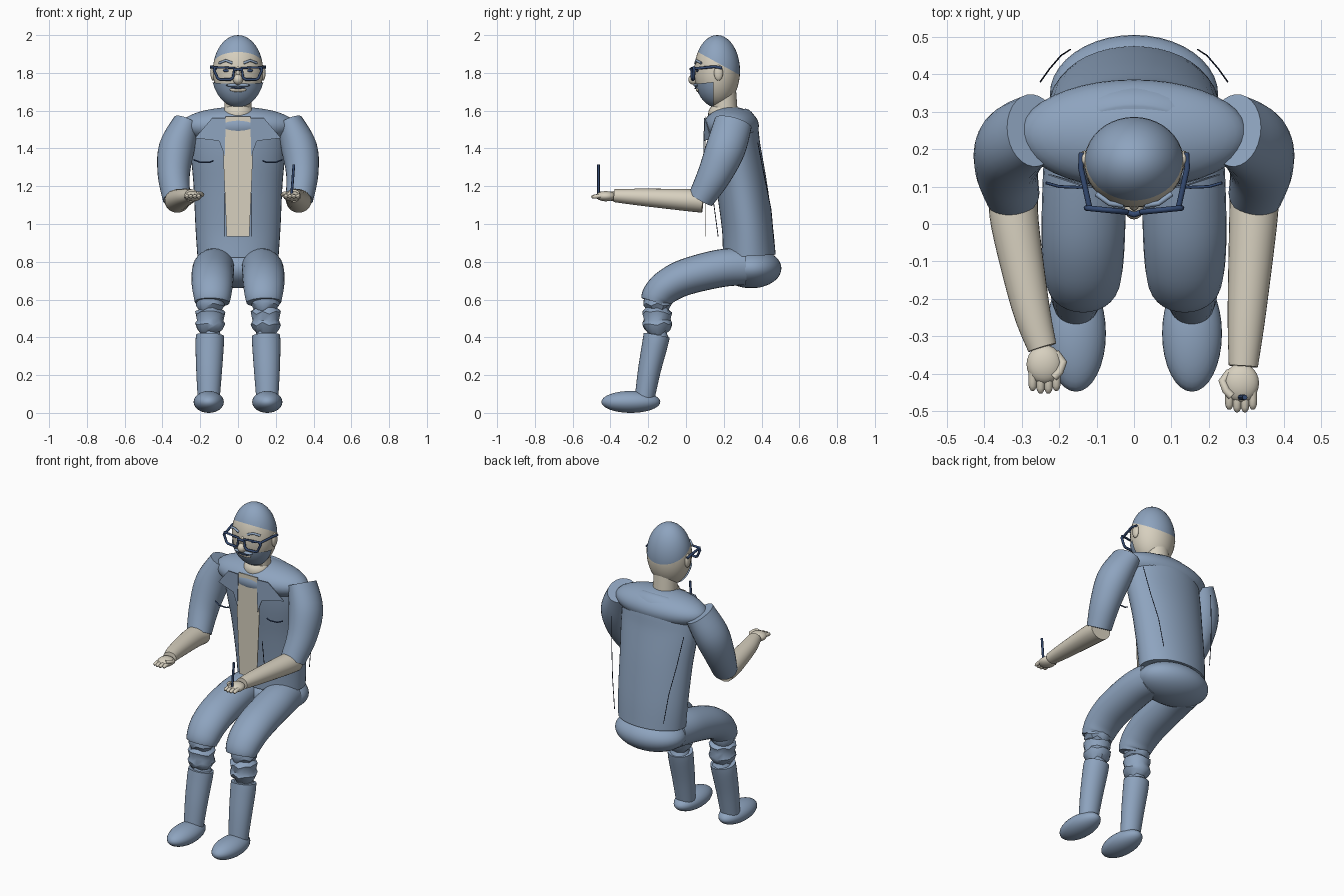
import bpy, bmesh, math, random
from mathutils import Vector, Matrix

random.seed(4)
if "Cube" in bpy.data.objects:
    bpy.data.objects.remove(bpy.data.objects["Cube"])


def material(name, rgb):
    m = bpy.data.materials.new(name)
    m.use_nodes = True
    m.diffuse_color = (*rgb, 1)
    m.node_tree.nodes["Principled BSDF"].inputs["Base Color"].default_value = (*rgb, 1)
    return m


CLOTH = material("blue grey", (0.27, 0.37, 0.52))
SKIN = material("warm cream", (0.68, 0.63, 0.52))
DARK = material("frame navy", (0.035, 0.07, 0.17))
SEAM = material("seam black blue", (0.01, 0.015, 0.035))


def finish(name, bm, *mats, angle=40):
    bmesh.ops.recalc_face_normals(bm, faces=bm.faces)
    me = bpy.data.meshes.new(name)
    bm.to_mesh(me)
    bm.free()
    for m in mats:
        me.materials.append(m)
    ob = bpy.data.objects.new(name, me)
    bpy.context.collection.objects.link(ob)
    bpy.ops.object.select_all(action='DESELECT')
    ob.select_set(True)
    bpy.context.view_layer.objects.active = ob
    bpy.ops.object.shade_smooth_by_angle(angle=math.radians(angle))
    return ob


def sphere_mesh(loc, size, seg=32):
    bm = bmesh.new()
    bmesh.ops.create_uvsphere(bm, u_segments=seg, v_segments=seg // 2, radius=1)
    bmesh.ops.transform(bm, matrix=Matrix.Translation(loc) @ Matrix.Diagonal((*size, 1)), verts=bm.verts)
    return bm


def ellipsoid(name, loc, size, mat, seg=32):
    return finish(name, sphere_mesh(loc, size, seg), mat)


def resample(keys, steps):
    """Catmull-Rom interpolation through the key rings."""
    out = []
    for i in range(len(keys) - 1):
        p0, p1 = keys[max(i - 1, 0)], keys[i]
        p2, p3 = keys[i + 1], keys[min(i + 2, len(keys) - 1)]
        for s in range(steps):
            t = s / steps
            out.append([b + 0.5 * t * (c - a + t * (2 * a - 5 * b + 4 * c - d + t * (3 * (b - c) + d - a)))
                        for a, b, c, d in zip(p0, p1, p2, p3)])
    return out + [keys[-1]]


def loft(name, keys, mat, steps=5, n=28, jitter=0.0):
    """Capped tube through rings (x, y, z, side radius, other radius)."""
    rings = resample(keys, steps)
    bm, loops = bmesh.new(), []
    for i, r in enumerate(rings):
        c = Vector(r[:3])
        tan = (Vector(rings[min(i + 1, len(rings) - 1)][:3]) - Vector(rings[max(i - 1, 0)][:3])).normalized()
        side = Vector((1, 0, 0))
        side = (side - tan * side.dot(tan)).normalized()
        up = tan.cross(side)
        loop = []
        for k in range(n):
            a = math.tau * k / n
            off = tan * random.uniform(-jitter, jitter)
            loop.append(bm.verts.new(c + side * r[3] * math.cos(a) + up * r[4] * math.sin(a) + off))
        loops.append(loop)
    for a, b in zip(loops, loops[1:]):
        for k in range(n):
            bm.faces.new((a[k], a[(k + 1) % n], b[(k + 1) % n], b[k]))
    bm.faces.new(loops[0])
    bm.faces.new(loops[-1])
    return finish(name, bm, mat)


def wire(name, pts, radius, mat, closed=False):
    cu = bpy.data.curves.new(name, 'CURVE')
    cu.dimensions = '3D'
    cu.bevel_depth, cu.bevel_resolution = radius, 2
    cu.use_fill_caps = True
    sp = cu.splines.new('POLY')
    sp.points.add(len(pts) - 1)
    for p, co in zip(sp.points, pts):
        p.co = (*co, 1)
    sp.use_cyclic_u = closed
    cu.materials.append(mat)
    ob = bpy.data.objects.new(name, cu)
    bpy.context.collection.objects.link(ob)
    return ob


def plate(name, pts, mat, thick=0.004):
    bm = bmesh.new()
    f = bm.faces.new([bm.verts.new(p) for p in pts])
    g = bmesh.ops.extrude_face_region(bm, geom=[f])
    bmesh.ops.translate(bm, vec=(0, thick, 0), verts=[v for v in g["geom"] if isinstance(v, bmesh.types.BMVert)])
    return finish(name, bm, mat)


def cut(bm, co, no, clear=False):
    bmesh.ops.bisect_plane(bm, geom=bm.verts[:] + bm.edges[:] + bm.faces[:], plane_co=co, plane_no=no,
                           clear_outer=clear)


# Head with the hair cut by a sloping plane
HC, HS = Vector((0, 0.165, 1.81)), (0.133, 0.121, 0.19)
bm = sphere_mesh(HC, HS, 40)
hair_co, hair_no = Vector((0, 0.055, 1.915)), Vector((0, 0.55, 1))
cut(bm, hair_co, hair_no)
for f in bm.faces:
    f.material_index = int((f.calc_center_median() - hair_co).dot(hair_no) > 0)
finish("head", bm, SKIN, CLOTH)

# Beard shell around the jaw
bm = sphere_mesh(HC, (0.143, 0.125, 0.194), 40)
cut(bm, (0, 0.05, 1.742), (0, -0.1, 1), True)
cut(bm, (0, 0.145, 1.7), (0, 1, 0), True)
finish("beard", bm, CLOTH)
ellipsoid("mouth", (0, 0.066, 1.712), (0.045, 0.014, 0.014), SKIN, 16)
wire("mouth_line", [(-0.035, 0.052, 1.722), (0, 0.049, 1.718), (0.035, 0.052, 1.722)], 0.004, DARK)
ellipsoid("nose", (0, 0.042, 1.765), (0.026, 0.03, 0.028), SKIN, 16)
ellipsoid("nose_bridge", (0, 0.055, 1.80), (0.014, 0.02, 0.04), SKIN, 16)

# Neck and undershirt
loft("neck", [(0, 0.21, 1.5, 0.075, 0.07), (0, 0.207, 1.6, 0.072, 0.066), (0, 0.2, 1.72, 0.07, 0.064)], SKIN)
loft("shirt_collar", [(0, 0.2, 1.565, 0.082, 0.08), (0, 0.2, 1.585, 0.084, 0.082), (0, 0.205, 1.61, 0.074, 0.07)], SKIN)
plate("shirt_front", [(-0.065, 0.1, 1.57), (-0.078, 0.1, 1.35), (-0.06, 0.1, 0.935),
                      (0.06, 0.1, 0.935), (0.078, 0.1, 1.35), (0.065, 0.1, 1.57)], SKIN)

# Jacket and hips
loft("jacket_body", [(0, 0.335, 0.83, 0.215, 0.14), (0, 0.325, 0.98, 0.225, 0.135), (0, 0.295, 1.2, 0.235, 0.135),
                     (0, 0.26, 1.4, 0.25, 0.135), (0, 0.245, 1.53, 0.235, 0.13), (0, 0.23, 1.58, 0.16, 0.09)],
     CLOTH, n=40)
ellipsoid("shoulders", (0, 0.24, 1.52), (0.305, 0.146, 0.1), CLOTH, 40)
ellipsoid("hips", (0, 0.345, 0.765), (0.225, 0.16, 0.105), CLOTH, 40)

for s, tag in ((1, "left"), (-1, "right")):
    # Face details
    ellipsoid(tag + "_ear", (s * 0.132, 0.172, 1.8), (0.014, 0.024, 0.042), SKIN, 16)
    ellipsoid(tag + "_moustache", (s * 0.028, 0.053, 1.735), (0.035, 0.014, 0.009), CLOTH, 16)
    ellipsoid(tag + "_eye", (s * 0.06, 0.06, 1.812), (0.02, 0.008, 0.008), DARK, 16)
    wire(tag + "_eyebrow", [(s * 0.03, 0.05, 1.852), (s * 0.065, 0.055, 1.866), (s * 0.1, 0.08, 1.852)],
         0.007, CLOTH)
    # Glasses
    rim = [(0.02, 1.826), (0.122, 1.83), (0.127, 1.815), (0.108, 1.772), (0.095, 1.765), (0.04, 1.765), (0.026, 1.775)]
    wire(tag + "_glasses_rim", [(s * x, 0.03 + 0.1 * x, z) for x, z in rim], 0.0075, DARK, True)
    wire(tag + "_glasses_arm", [(s * 0.118, 0.04, 1.822), (s * 0.142, 0.15, 1.833), (s * 0.14, 0.19, 1.825)],
         0.0075, DARK)
    # Lapel, pocket line and back seam
    plate(tag + "_lapel", [(s * 0.065, 0.095, 1.56), (s * 0.138, 0.1, 1.56), (s * 0.228, 0.13, 1.455),
                           (s * 0.1, 0.095, 1.44), (s * 0.07, 0.092, 1.36)], CLOTH)
    wire(tag + "_pocket_line", [(s * 0.13, 0.1, 1.335), (s * 0.15, 0.098, 1.327), (s * 0.2, 0.1, 1.327),
                                (s * 0.235, 0.11, 1.34)], 0.004, DARK)
    wire(tag + "_front_seam", [(s * 0.07, 0.14, 1.16), (s * 0.07, 0.17, 0.935)], 0.002, SEAM)
    wire(tag + "_back_seam", [(s * 0.25, 0.38, 1.43), (s * 0.225, 0.415, 1.25), (s * 0.195, 0.45, 1.08),
                              (s * 0.17, 0.466, 0.9)], 0.002, SEAM)
    # Sleeve
    loft(tag + "_sleeve", [(s * 0.27, 0.25, 1.535, 0.075, 0.1), (s * 0.325, 0.21, 1.4, 0.095, 0.105),
                           (s * 0.34, 0.15, 1.26, 0.085, 0.09), (s * 0.325, 0.078, 1.132, 0.073, 0.07)], CLOTH)
    # Thigh, gathered knee, shin and shoe
    loft(tag + "_thigh", [(s * 0.12, 0.31, 0.775, 0.1, 0.098), (s * 0.13, 0.18, 0.765, 0.11, 0.1),
                          (s * 0.135, 0.0, 0.72, 0.112, 0.096), (s * 0.136, -0.1, 0.67, 0.108, 0.09),
                          (s * 0.136, -0.15, 0.62, 0.1, 0.084), (s * 0.137, -0.165, 0.585, 0.092, 0.075)], CLOTH)
    loft(tag + "_knee_folds", [(s * 0.147, -0.152, z, r, r) for z, r in
                               ((0.61, 0.07), (0.575, 0.076), (0.55, 0.06), (0.53, 0.08), (0.495, 0.07),
                                (0.47, 0.08), (0.445, 0.07), (0.425, 0.05), (0.40, 0.06))],
         CLOTH, steps=1, n=14, jitter=0.01)
    loft(tag + "_shin", [(s * 0.148, -0.155, 0.41, 0.074, 0.07), (s * 0.15, -0.165, 0.36, 0.075, 0.068),
                         (s * 0.153, -0.195, 0.22, 0.068, 0.06), (s * 0.155, -0.22, 0.07, 0.058, 0.052)], CLOTH)
    ellipsoid(tag + "_shoe", (s * 0.155, -0.292, 0.058), (0.08, 0.156, 0.058), CLOTH)
    # Forearm and cuff
    wx, wy = (0.292, -0.38) if s > 0 else (-0.245, -0.33)
    loft(tag + "_forearm", [(s * 0.322, 0.09, 1.12, 0.066, 0.06), (s * 0.318, 0.0, 1.127, 0.064, 0.058),
                            ((s * 0.31 + wx) / 2, (wy - 0.1) / 2, 1.142, 0.051, 0.045),
                            (wx, wy, 1.15, 0.039, 0.034)], SKIN)
    # Hand with four fingers and a thumb
    hx, hy = wx - s * 0.006, wy - 0.045
    ellipsoid(tag + "_hand", (hx, hy, 1.147), (0.048, 0.052, 0.027), SKIN, 24)
    for k in range(4):
        fx = hx + (k - 1.5) * 0.021
        end = hy - (0.068 if k in (0, 3) else 0.075)
        loft(tag + "_finger_" + str(k + 1), [(fx, hy - 0.02, 1.15, 0.011, 0.011), (fx, end + 0.012, 1.145, 0.011, 0.011),
                                              (fx, end, 1.14, 0.006, 0.006)], SKIN, steps=3, n=10)
    wire(tag + "_thumb", [(hx - s * 0.03, hy + 0.03, 1.147), (hx - s * 0.05, hy + 0.005, 1.155),
                          (hx - s * 0.04, hy - 0.02, 1.162), (hx - s * 0.025, hy - 0.035, 1.162)], 0.011, SKIN)

wire("glasses_bridge", [(-0.022, 0.032, 1.815), (0, 0.025, 1.82), (0.022, 0.032, 1.815)], 0.0075, DARK)

# Pen held upright in the left hand
wire("pen", [(0.283, -0.463, 1.15), (0.296, -0.463, 1.315)], 0.007, DARK)
